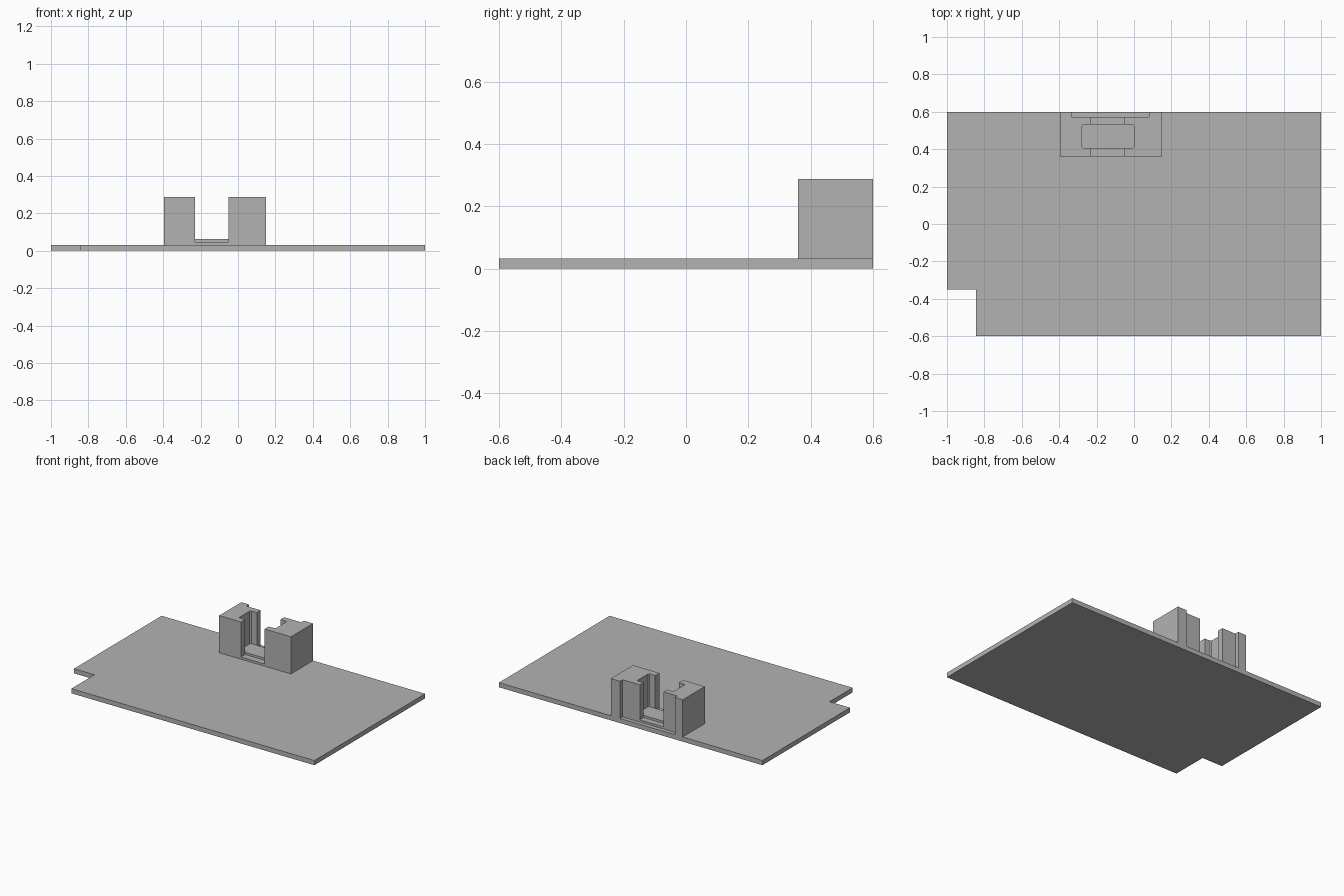
import bpy, bmesh

cube = bpy.data.objects.get("Cube")
if cube:
    bpy.data.objects.remove(cube, do_unlink=True)

grey = bpy.data.materials.new("plain grey")
grey.use_nodes = True
colour = (0.45, 0.45, 0.45, 1)
grey.diffuse_color = colour
grey.node_tree.nodes["Principled BSDF"].inputs["Base Color"].default_value = colour


def prism(name, outline, z0, z1):
    """Extrude a flat outline upward into a solid."""
    bm = bmesh.new()
    face = bm.faces.new([bm.verts.new((x, y, z0)) for x, y in outline])
    top = bmesh.ops.extrude_face_region(bm, geom=[face])["geom"]
    for v in top:
        if isinstance(v, bmesh.types.BMVert):
            v.co.z = z1
    bmesh.ops.recalc_face_normals(bm, faces=bm.faces)
    mesh = bpy.data.meshes.new(name)
    bm.to_mesh(mesh)
    bm.free()
    mesh.materials.append(grey)
    obj = bpy.data.objects.new(name, mesh)
    bpy.context.collection.objects.link(obj)
    return obj


def rect(x0, x1, y0, y1):
    return [(x0, y0), (x1, y0), (x1, y1), (x0, y1)]


PLATE, SILL, POCKET, TOP = 0.032, 0.047, 0.062, 0.287
FRONT, BACK, RECESS = 0.36, 0.6, 0.572      # depth limits of the holder
P0, P1, C = 0.405, 0.532, 0.008             # pocket depth and corner cut


def pillar(name, outer, inner, pocket, recess):
    """Upright with a pocket in its inner side and a shallow back recess."""
    c = C if pocket > inner else -C
    outline = [(outer, FRONT), (inner, FRONT), (inner, P0),
               (pocket - c, P0), (pocket, P0 + C), (pocket, P1 - C),
               (pocket - c, P1), (inner, P1), (inner, RECESS),
               (recess, RECESS), (recess, BACK), (outer, BACK)]
    return prism(name, outline, PLATE, TOP)


# Base plate with a notched corner
prism("base_plate", [(-0.845, -0.6), (1, -0.6), (1, 0.6), (-1, 0.6),
                     (-1, -0.35), (-0.845, -0.35)], 0, PLATE)

# Two uprights of the holder
pillar("right_pillar", -0.395, -0.23, -0.278, -0.335)
pillar("left_pillar", 0.15, -0.05, 0.0, 0.08)

# Floor between the uprights: low sills either side of a raised pocket floor
prism("front_sill", rect(-0.23, -0.05, FRONT, P0), PLATE, SILL)
prism("back_sill", rect(-0.23, -0.05, P1, RECESS), PLATE, SILL)
prism("pocket_floor", rect(-0.278, 0.0, P0, P1), PLATE, POCKET)
